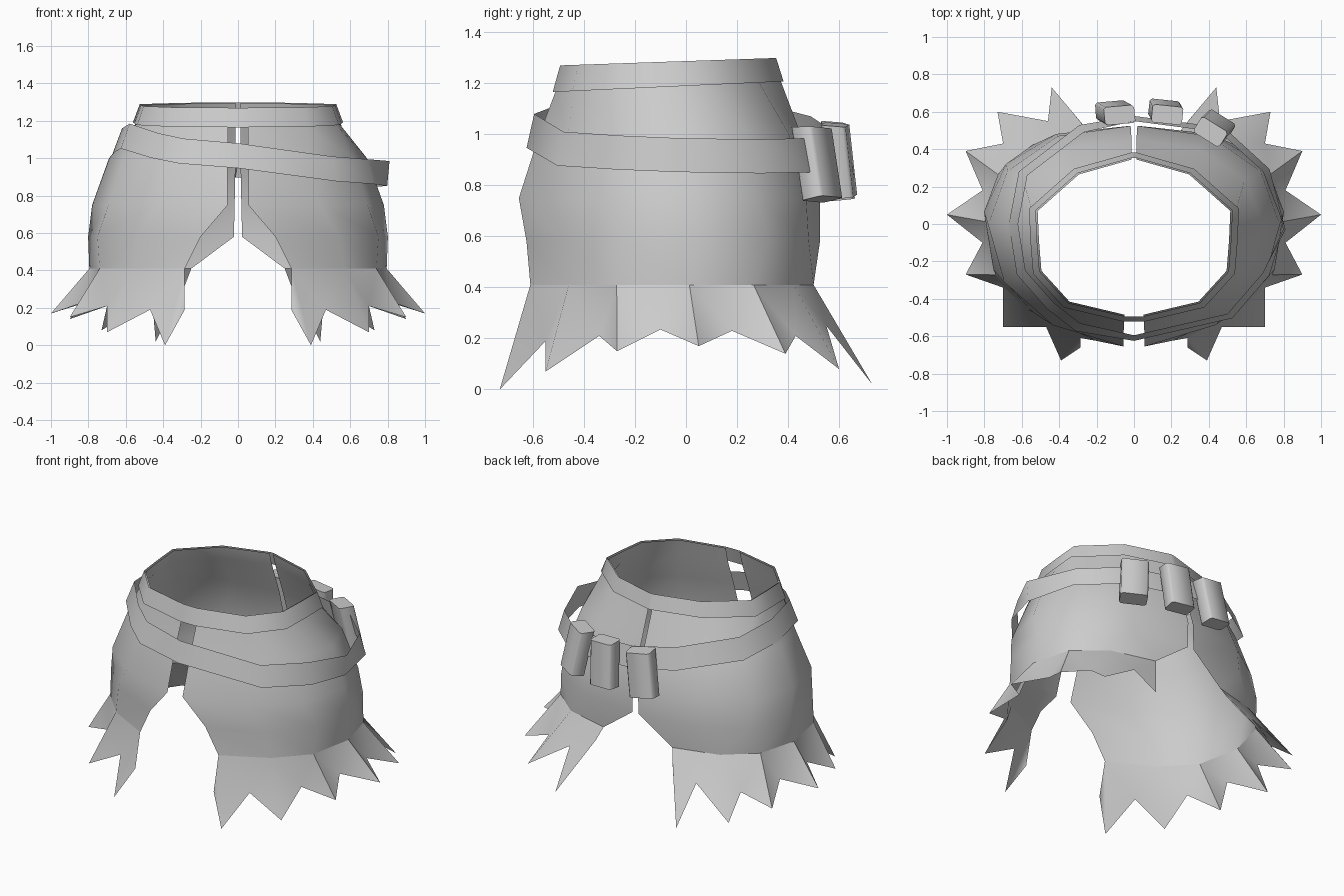
import bpy, bmesh, math
from mathutils import Matrix, Vector, Euler

if "Cube" in bpy.data.objects:
    bpy.data.objects.remove(bpy.data.objects["Cube"], do_unlink=True)

GREY = (0.6, 0.6, 0.6, 1)
cloth = bpy.data.materials.new("grey cloth")
cloth.use_nodes = True
cloth.diffuse_color = GREY
cloth.node_tree.nodes["Principled BSDF"].inputs["Base Color"].default_value = GREY


def finish(name, bm, angle, mirrored=False):
    mesh = bpy.data.meshes.new(name)
    bm.to_mesh(mesh)
    bm.free()
    mesh.materials.append(cloth)
    obj = bpy.data.objects.new(name, mesh)
    bpy.context.collection.objects.link(obj)
    bpy.ops.object.select_all(action="DESELECT")
    obj.select_set(True)
    bpy.context.view_layer.objects.active = obj
    bpy.ops.object.shade_smooth_by_angle(angle=math.radians(angle))
    if mirrored:
        obj.modifiers.new("other_half", "MIRROR").use_mirror_merge = False


def add_verts(bm, points):
    return [bm.verts.new(p) for p in points]


def bridge(bm, upper, lower, closed=False):
    n = len(upper)
    for i in range(n if closed else n - 1):
        j = (i + 1) % n
        bm.faces.new((upper[i], lower[i], lower[j], upper[j]))


def strap(name, top, bottom):
    bm = bmesh.new()
    bridge(bm, add_verts(bm, top), add_verts(bm, bottom), True)
    finish(name, bm, 60)


# Waist outline of one half, front to back, shared by skirt and waistband
WAIST = [(0.05, -0.485), (0.345, -0.415), (0.495, -0.25), (0.508, -0.09),
         (0.515, 0.07), (0.295, 0.265), (0.012, 0.345)]
COLUMNS = len(WAIST)


def waist_points(scale, height, slope):
    return [(x * scale, (y + 0.07) * scale - 0.07, height + slope * y) for x, y in WAIST]


def full_ring(half):
    return half + [(-x, y, z) for x, y, z in reversed(half)]


# Skirt levels: height, half width, front y, back y, front slit x, back slit x, squareness
LEVELS = [(1.00, 0.69, -0.575, 0.45, 0.055, 0.013, 2.0),
          (0.75, 0.78, -0.655, 0.525, 0.055, 0.018, 2.1),
          (0.58, 0.805, -0.625, 0.525, 0.20, 0.022, 2.2),
          (0.41, 0.795, -0.61, 0.50, 0.285, 0.25, 2.4)]


def level_points(z, a, front, back, slit_f, slit_b, power):
    mid, half = (front + back) / 2, (back - front) / 2
    start = math.asin((slit_f / a) ** (power / 2))
    end = math.pi - math.asin((slit_b / a) ** (power / 2))
    points = []
    for i in range(COLUMNS):
        t = start + (end - start) * i / (COLUMNS - 1)
        x = a * math.sin(t) ** (2 / power)
        c = math.cos(t)
        y = mid - math.copysign(half * abs(c) ** (2 / power), c) + 0.045 * math.sin(t)
        # End columns sit exactly on the front and back lines
        if i == 0:
            y = front
        elif i == COLUMNS - 1:
            y = back
        points.append((x, y, z))
    return points


bm = bmesh.new()
outlines = [waist_points(1, 1.282, 0.035), waist_points(1.065, 1.19, 0.05)]
outlines += [level_points(*lv) for lv in LEVELS]
rows = [add_verts(bm, points) for points in outlines]
for upper, lower in zip(rows, rows[1:]):
    bridge(bm, upper, lower)
finish("skirt", bm, 70, mirrored=True)

# Flared hem: each ragged point fans out from one column of the skirt
VALLEYS = [(0.285, -0.66, 0.19), (0.47, -0.55, 0.19), (0.70, -0.34, 0.21),
           (0.81, -0.10, 0.235), (0.81, 0.18, 0.23), (0.70, 0.43, 0.21),
           (0.46, 0.55, 0.25), (0.28, 0.54, 0.33)]
TIPS = [(0.39, -0.73, 0), (0.70, -0.55, 0.07), (0.90, -0.27, 0.15), (1, 0.05, 0.17),
        (0.90, 0.39, 0.14), (0.73, 0.60, 0.08), (0.44, 0.73, 0.02)]
bm = bmesh.new()
crease = add_verts(bm, level_points(*LEVELS[-1]))
valleys = add_verts(bm, VALLEYS)
for i, tip in enumerate(add_verts(bm, TIPS)):
    bm.faces.new((crease[i], valleys[i], tip))
    bm.faces.new((crease[i], tip, valleys[i + 1]))
    if i + 1 < COLUMNS:
        bm.faces.new((crease[i], valleys[i + 1], crease[i + 1]))
finish("ragged_hem", bm, 60, mirrored=True)

# Waistband, just outside the top of the skirt
strap("waistband", full_ring(waist_points(1.02, 1.287, 0.035)),
      full_ring(waist_points(1.09, 1.19, 0.05)))

# Slanted belt: x, y, top height
BELT = [(0, -0.595, 1.08), (0.50, -0.48, 1.01), (0.69, -0.26, 0.995), (0.81, -0.03, 0.985),
        (0.69, 0.28, 0.98), (0.46, 0.49, 0.985), (0, 0.55, 1.03), (-0.27, 0.49, 1.07),
        (-0.57, 0.26, 1.13), (-0.62, 0, 1.16), (-0.58, -0.25, 1.185), (-0.43, -0.42, 1.135),
        (-0.29, -0.53, 1.105)]
lower = []
for x, y, z in BELT:
    k = 0.985 if x > 0.75 else 1.08 if x < -0.25 else 1.05
    lower.append((x * k, y * k, z - 0.133))
strap("slanted_belt", BELT, lower)


# Pouches on the back of the belt
def pouch(name, centre, lean, roll, turn):
    bm = bmesh.new()
    bmesh.ops.create_cube(bm, size=1)
    for v in bm.verts:
        if v.co.z > 0 and v.co.y > 0:
            v.co.z -= 0.06
        v.co = Vector((v.co.x * 0.165, v.co.y * 0.095, v.co.z * 0.295))
    upright = [e for e in bm.edges if abs(e.verts[0].co.z - e.verts[1].co.z) > 0.2]
    bmesh.ops.bevel(bm, geom=upright, offset=0.012, segments=1, affect="EDGES")
    turn_matrix = Euler([math.radians(a) for a in (lean, roll, turn)]).to_matrix().to_4x4()
    bm.transform(Matrix.Translation(centre) @ turn_matrix)
    finish(name, bm, 60)


pouch("right_pouch", (-0.10, 0.595, 0.90), 6, 9, 5)
pouch("middle_pouch", (0.17, 0.60, 0.90), 6, 4, -6)
pouch("left_pouch", (0.43, 0.513, 0.89), 12, -3, -32)
